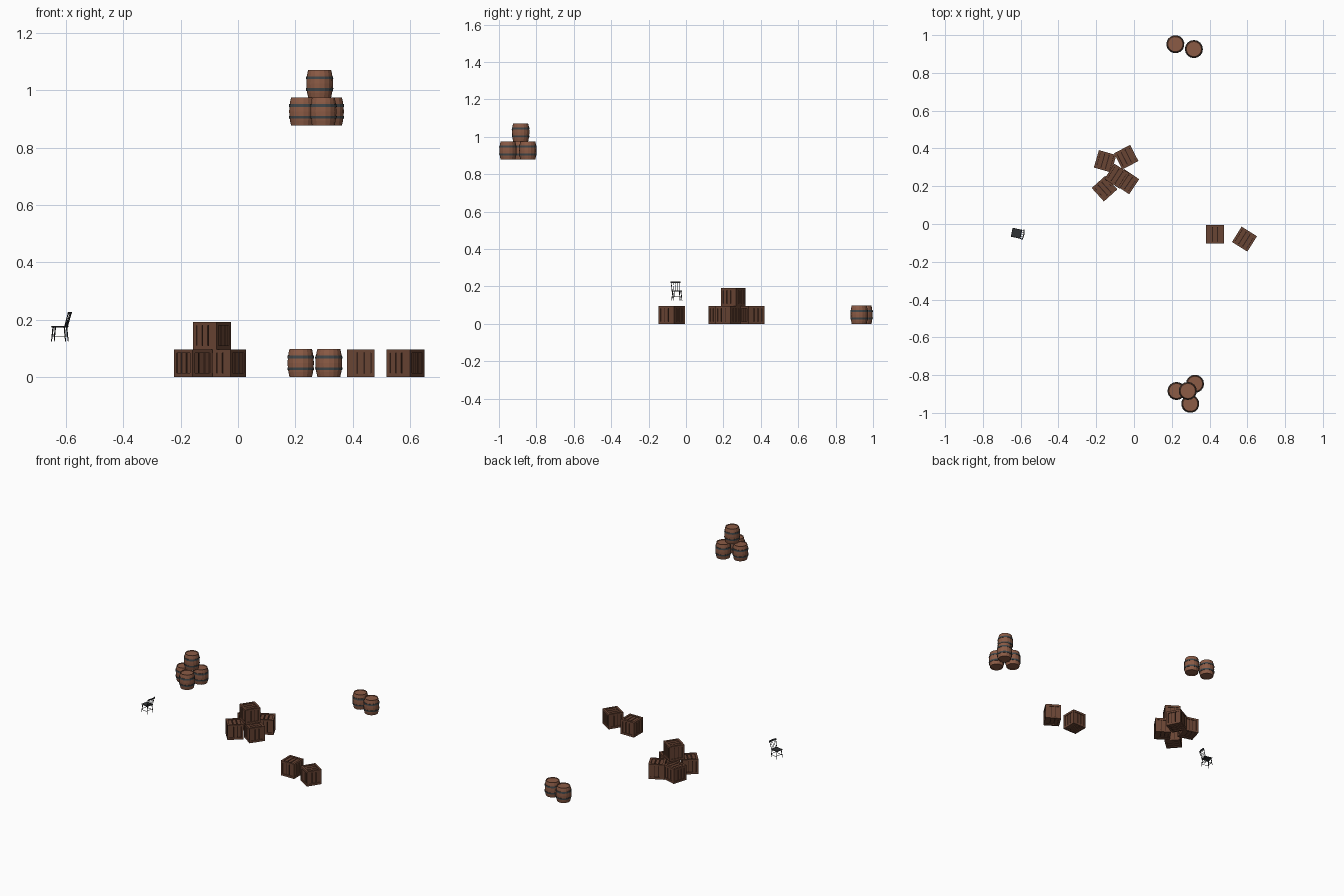
import bpy, bmesh, math
from mathutils import Vector, Matrix

if "Cube" in bpy.data.objects:
    bpy.data.objects.remove(bpy.data.objects["Cube"])


def mat(name, rgb):
    m = bpy.data.materials.new(name)
    m.diffuse_color = (*rgb, 1)
    m.use_nodes = True
    m.node_tree.nodes["Principled BSDF"].inputs["Base Color"].default_value = m.diffuse_color
    return m


CRATE = mat("crate_wood", (0.14, 0.058, 0.034))
GAP = mat("crate_shadow", (0.035, 0.015, 0.01))
STAVE = mat("barrel_wood", (0.26, 0.105, 0.06))
IRON = mat("iron", (0.05, 0.06, 0.065))
BLACK = mat("chair_paint", (0.03, 0.032, 0.035))


def finish(name, bm, mats, place):
    bmesh.ops.recalc_face_normals(bm, faces=bm.faces)
    me = bpy.data.meshes.new(name)
    bm.to_mesh(me)
    bm.free()
    for m in mats:
        me.materials.append(m)
    ob = bpy.data.objects.new(name, me)
    ob.matrix_world = place
    bpy.context.collection.objects.link(ob)
    return ob


def box(bm, c, s, rot=Matrix(), mi=0):
    m = rot @ Matrix.Translation(c) @ Matrix.Diagonal((*s, 1))
    vs = bmesh.ops.create_cube(bm, size=1, matrix=m)["verts"]
    for f in {f for v in vs for f in v.link_faces}:
        f.material_index = mi


def lathe(bm, profile, n, mi=0):
    rings = [[bm.verts.new((r * math.cos(2 * math.pi * i / n), r * math.sin(2 * math.pi * i / n), z))
              for i in range(n)] for r, z in profile]
    for a, b in zip(rings, rings[1:]):
        for i in range(n):
            j = (i + 1) % n
            bm.faces.new((a[i], a[j], b[j], b[i])).material_index = mi
    return rings


def rod(bm, a, b, r1, r2=None, n=8):
    a, b = Vector(a), Vector(b)
    d = b - a
    m = Matrix.Translation((a + b) / 2) @ d.to_track_quat('Z', 'Y').to_matrix().to_4x4()
    bmesh.ops.create_cone(bm, cap_ends=True, segments=n, radius1=r1, radius2=r2 or r1,
                          depth=d.length, matrix=m)


# Crate: dark core, three boards on each face, beams along all edges
S, W, IN = 0.096, 0.013, 0.004
def crate(name, x, y, z, deg):
    bm = bmesh.new()
    k = S - 4 * IN
    box(bm, (0, 0, 0), (k, k, k), mi=1)
    h = S / 2
    faces = [Matrix.Rotation(math.radians(90 * i), 4, 'Z') @ Matrix.Rotation(math.pi / 2, 4, 'X') for i in range(4)]
    faces += [Matrix(), Matrix.Rotation(math.pi, 4, 'X')]
    for f in faces:
        for i in (-1, 0, 1):
            box(bm, (i * 0.0245, 0, h - 1.5 * IN), (0.0195, S - 2 * W + 0.004, IN), f)
    for axis in range(3):
        for a in (-1, 1):
            for b in (-1, 1):
                c, s = [0, 0, 0], [W, W, W]
                s[axis] = S if axis == 2 else S - 2 * W
                c[(axis + 1) % 3] = a * (h - W / 2)
                c[(axis + 2) % 3] = b * (h - W / 2)
                box(bm, c, s)
    finish(name, bm, (CRATE, GAP),
           Matrix.Translation((x, y, z + h)) @ Matrix.Rotation(math.radians(deg), 4, 'Z'))


# Barrel: bulging staves, recessed lids, two iron hoops
H = 0.097
def bulge(z):
    t = (z - H / 2) / (H / 2)
    return 0.0465 - 0.0065 * t * t


def barrel(name, x, y, z, deg=0):
    n = 16
    bm = bmesh.new()
    body = [(bulge(H * i / 6), H * i / 6) for i in range(7)]
    prof = [(0.036, 0.004), (0.036, 0)] + body + [(0.036, H), (0.036, H - 0.004)]
    rings = lathe(bm, prof, n)
    bm.faces.new(rings[0])
    bm.faces.new(rings[-1])
    for zc in (0.028, H - 0.028):
        a, b = zc - 0.005, zc + 0.005
        hoop = [(bulge(a) - 0.002, a), (bulge(a) + 0.002, a), (bulge(b) + 0.002, b), (bulge(b) - 0.002, b)]
        lathe(bm, hoop + hoop[:1], n, 1)
    finish(name, bm, (STAVE, IRON),
           Matrix.Translation((x, y, z)) @ Matrix.Rotation(math.radians(deg), 4, 'Z'))


crates = [(0.429, -0.054, 0, 0), (0.585, -0.08, 0, -32), (-0.153, 0.332, 0, -16), (-0.041, 0.354, 0, 27),
          (-0.156, 0.187, 0, 42), (-0.039, 0.224, 0, -34), (-0.09, 0.253, S, -33)]
for i, c in enumerate(crates):
    crate(f"crate_{i + 1}", *c)

barrels = [(0.219, 0.952, 0, 10), (0.317, 0.926, 0, 0), (0.225, -0.884, 0.878, 5),
           (0.323, -0.846, 0.878, 0), (0.298, -0.952, 0.878, 10), (0.285, -0.884, 0.878 + H, 0)]
for i, b in enumerate(barrels):
    barrel(f"barrel_{i + 1}", *b)

# Chair: local origin under the seat, back towards +x
place = Matrix.Translation((-0.622, -0.049, 0.124)) @ Matrix.Rotation(math.radians(-12), 4, 'Z')
bm = bmesh.new()
box(bm, (0, 0, 0.051), (0.052, 0.048, 0.005))
bmesh.ops.bevel(bm, geom=bm.edges[:], offset=0.0015, segments=1, affect='EDGES')
finish("chair_seat", bm, (BLACK,), place)

bm = bmesh.new()
for sx in (-1, 1):
    for sy in (-1, 1):
        rod(bm, (sx * 0.025, sy * 0.023, 0), (sx * 0.02, sy * 0.018, 0.05), 0.0016, 0.0026)
finish("chair_legs", bm, (BLACK,), place)

bm = bmesh.new()
for s in (-1, 1):
    rod(bm, (-0.0235, s * 0.0215, 0.016), (0.0235, s * 0.0215, 0.016), 0.0014)
    rod(bm, (s * 0.023, -0.021, 0.022), (s * 0.023, 0.021, 0.022), 0.0014)
finish("chair_stretchers", bm, (BLACK,), place)

bm = bmesh.new()
for i in range(-2, 3):
    bow = 0.004 * (1 - (i / 2) ** 2)
    r = 0.002 if abs(i) == 2 else 0.0012
    rod(bm, (0.022, i * 0.0105, 0.051), (0.035 + bow, i * 0.012, 0.098), r)
finish("chair_back_spindles", bm, (BLACK,), place)

# Curved top rail
bm = bmesh.new()
rings = []
for i in range(9):
    t = i / 4 - 1
    x, y = 0.035 + 0.004 * (1 - t * t), t * 0.028
    rings.append([bm.verts.new((x + dx + dz * 0.25, y, 0.098 + dz))
                  for dx, dz in ((-0.0015, -0.005), (0.0015, -0.005), (0.0015, 0.005), (-0.0015, 0.005))])
for a, b in zip(rings, rings[1:]):
    for k in range(4):
        bm.faces.new((a[k], a[(k + 1) % 4], b[(k + 1) % 4], b[k]))
bm.faces.new(rings[0])
bm.faces.new(rings[-1])
finish("chair_top_rail", bm, (BLACK,), place)
